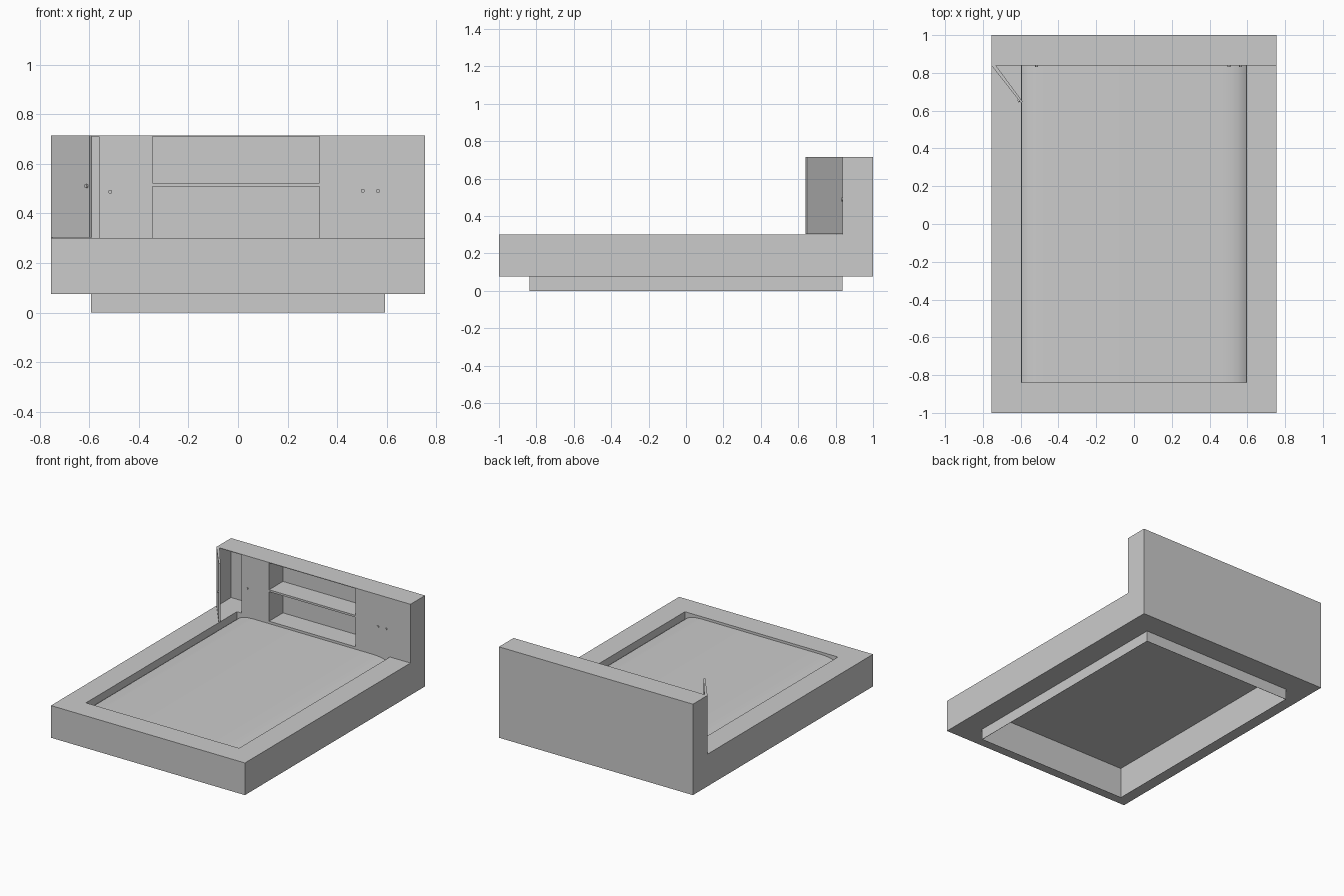
import bpy, bmesh
from mathutils import Vector

if "Cube" in bpy.data.objects:
    bpy.data.objects.remove(bpy.data.objects["Cube"])

grey = bpy.data.materials.new("plain grey")
grey.diffuse_color = (0.6, 0.6, 0.6, 1)
grey.use_nodes = True
grey.node_tree.nodes["Principled BSDF"].inputs["Base Color"].default_value = grey.diffuse_color


def make_object(name, bm):
    bmesh.ops.recalc_face_normals(bm, faces=bm.faces[:])
    mesh = bpy.data.meshes.new(name)
    bm.to_mesh(mesh)
    bm.free()
    mesh.materials.append(grey)
    obj = bpy.data.objects.new(name, mesh)
    bpy.context.collection.objects.link(obj)
    return obj


def prism(name, low_points, top_points):
    """Solid between two matching outlines."""
    bm = bmesh.new()
    low = [bm.verts.new(p) for p in low_points]
    top = [bm.verts.new(p) for p in top_points]
    n = len(low)
    bm.faces.new(low)
    bm.faces.new(top)
    for i in range(n):
        j = (i + 1) % n
        bm.faces.new((low[i], low[j], top[j], top[i]))
    return make_object(name, bm)


def upright(name, plan, z0, z1):
    return prism(name, [(x, y, z0) for x, y in plan], [(x, y, z1) for x, y in plan])


def box(name, x0, x1, y0, y1, z0, z1):
    return upright(name, [(x0, y0), (x1, y0), (x1, y1), (x0, y1)], z0, z1)


def knob(name, base, normal, radius=0.008, length=0.01):
    """Short round knob standing on a face."""
    bm = bmesh.new()
    bmesh.ops.create_cone(bm, cap_ends=True, segments=16, radius1=radius,
                          radius2=radius, depth=length)
    obj = make_object(name, bm)
    n = Vector(normal).normalized()
    obj.rotation_mode = 'QUATERNION'
    obj.rotation_quaternion = n.to_track_quat('Z', 'Y')
    obj.location = Vector(base) + n * length * 0.2


# Bed frame with its recessed plinth: closed loft of rectangles (half x, half y, z)
bm = bmesh.new()
rings = []
for hx, hy, z in [(0.754, 1, 0.076), (0.754, 1, 0.302), (0.595, 0.838, 0.302),
                  (0.595, 0.838, 0.22), (0.59, 0.836, 0), (0.592, 0.838, 0),
                  (0.592, 0.838, 0.076)]:
    if z == 0.22:
        hx = 0.591
    rings.append([bm.verts.new((sx * hx, sy * hy, z))
                  for sx, sy in ((-1, -1), (1, -1), (1, 1), (-1, 1))])
for a, b in zip(rings, rings[1:] + rings[:1]):
    for i in range(4):
        j = (i + 1) % 4
        bm.faces.new((a[i], a[j], b[j], b[i]))
make_object("bed_frame", bm)

# Sunken mattress: flat underside, long sides rounded down
half = [(0.47, 0.285), (0.515, 0.282), (0.55, 0.274), (0.575, 0.264), (0.594, 0.25)]
profile = ([(-0.592, 0.22)] + [(-x, z) for x, z in reversed(half)] + half + [(0.592, 0.22)])
mattress = prism("mattress", [(x, -0.838, z) for x, z in profile],
                 [(x, 0.838, z) for x, z in profile])
for p in mattress.data.polygons:
    p.use_smooth = p.normal.z > 0.2

# Headboard with two shelf niches and a side cupboard cut into it
headboard = box("headboard", -0.754, 0.754, 0.838, 1, 0.302, 0.715)
for name, x0, x1, z0, z1 in [("lower_niche", -0.345, 0.328, 0.28, 0.509),
                             ("upper_niche", -0.345, 0.328, 0.523, 0.711),
                             ("side_cupboard", -0.748, -0.56, 0.28, 0.711)]:
    cutter = box(name + "_cutter", x0, x1, 0.8, 0.992, z0, z1)
    cutter.hide_render = True
    cutter.hide_viewport = True
    mod = headboard.modifiers.new(name, 'BOOLEAN')
    mod.operation = 'DIFFERENCE'
    mod.solver = 'EXACT'
    mod.object = cutter

# Cupboard door standing open
upright("cupboard_door", [(-0.754, 0.838), (-0.598, 0.64), (-0.589, 0.647), (-0.73, 0.838)],
        0.303, 0.715)

# Knobs on the headboard and the door
for i, (x, z) in enumerate(((-0.515, 0.487), (0.503, 0.491), (0.565, 0.491))):
    knob(f"headboard_knob_{i + 1}", (x, 0.838, z), (0, -1, 0))
knob("door_knob", (-0.609, 0.654, 0.51), (-0.785, -0.619, 0))
